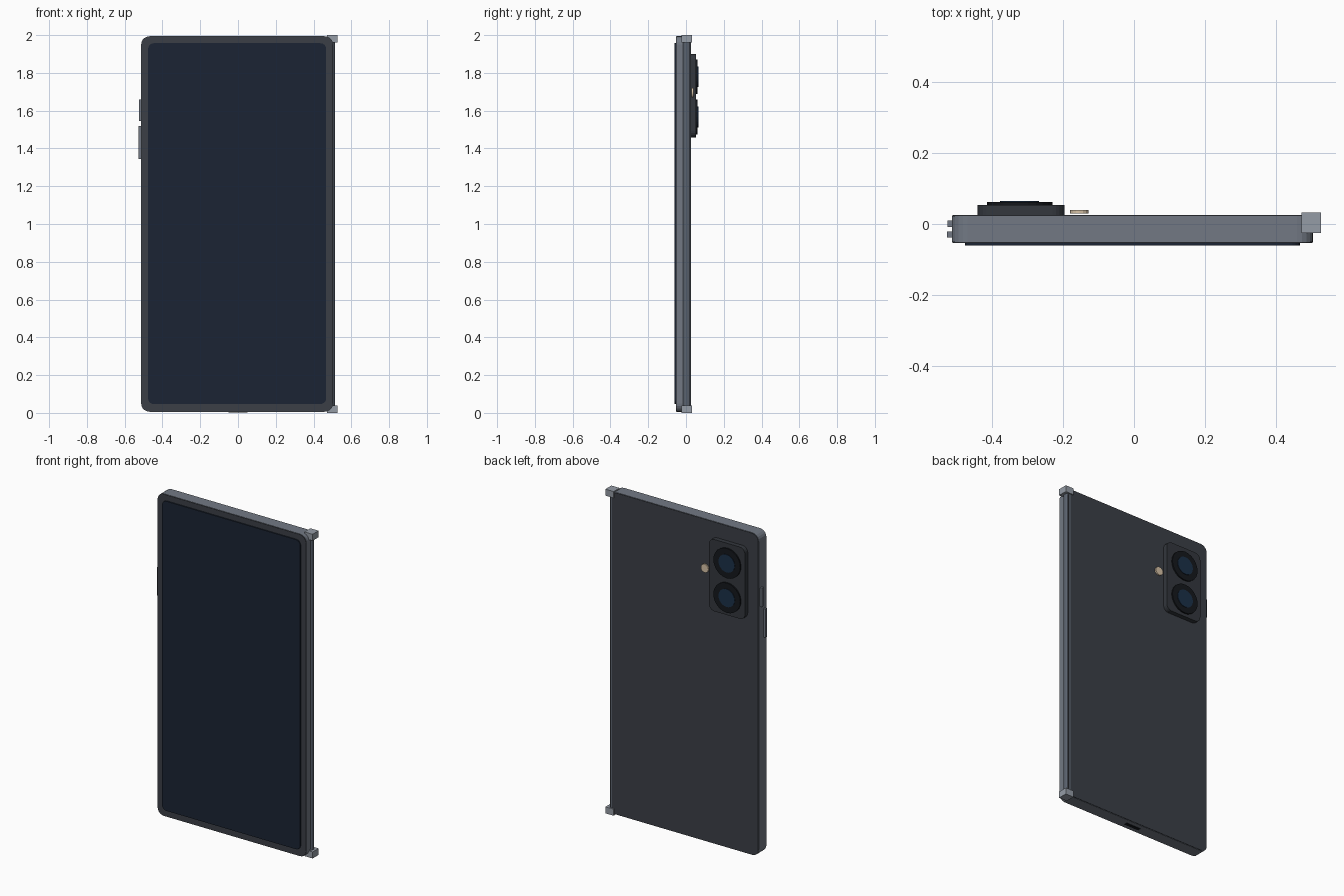
import bpy, bmesh, math
from mathutils import Matrix

if "Cube" in bpy.data.objects:
    bpy.data.objects.remove(bpy.data.objects["Cube"])


def material(name, hex_code):
    rgb = [int(hex_code[i:i + 2], 16) / 255 for i in (0, 2, 4)]
    mat = bpy.data.materials.new(name)
    mat.diffuse_color = [((c + 0.055) / 1.055) ** 2.4 for c in rgb] + [1]
    mat.use_nodes = True
    mat.node_tree.nodes["Principled BSDF"].inputs["Base Color"].default_value = mat.diffuse_color
    return mat


METAL = material("metal", "727984")
HINGE = material("hinge_metal", "5a626e")
CAP = material("cap_metal", "959ca6")
PANEL = material("panel", "3b3f46")
BUMP = material("bump", "33373d")
SCREEN = material("screen", "1b2433")
BLACK = material("black", "14171c")
GLASS = material("lens_glass", "1b3048")
FLASH = material("flash", "d8c4a8")


def finish(name, bm, mat):
    bmesh.ops.recalc_face_normals(bm, faces=bm.faces)
    mesh = bpy.data.meshes.new(name)
    bm.to_mesh(mesh)
    bm.free()
    mesh.materials.append(mat)
    obj = bpy.data.objects.new(name, mesh)
    bpy.context.collection.objects.link(obj)
    return obj


def slab(name, x0, x1, y0, y1, z0, z1, r, mat, n=5):
    """Rounded rectangle in XZ, extruded along y."""
    bm = bmesh.new()
    verts = []
    corners = [(x1 - r, z1 - r), (x0 + r, z1 - r), (x0 + r, z0 + r), (x1 - r, z0 + r)]
    for k, (cx, cz) in enumerate(corners):
        for i in range(n + 1):
            a = math.pi / 2 * (k + i / n)
            verts.append(bm.verts.new((cx + r * math.cos(a), y0, cz + r * math.sin(a))))
    face = bm.faces.new(verts)
    new = bmesh.ops.extrude_face_region(bm, geom=[face])["geom"]
    bmesh.ops.translate(bm, vec=(0, y1 - y0, 0),
                        verts=[v for v in new if isinstance(v, bmesh.types.BMVert)])
    return finish(name, bm, mat)


def box(name, x0, x1, y0, y1, z0, z1, mat):
    bm = bmesh.new()
    m = Matrix.Translation(((x0 + x1) / 2, (y0 + y1) / 2, (z0 + z1) / 2))
    m = m @ Matrix.Diagonal((x1 - x0, y1 - y0, z1 - z0, 1))
    bmesh.ops.create_cube(bm, size=1, matrix=m)
    return finish(name, bm, mat)


def disc(name, x, z, r, y0, y1, mat, seg=24):
    bm = bmesh.new()
    m = Matrix.Translation((x, (y0 + y1) / 2, z)) @ Matrix.Rotation(math.pi / 2, 4, 'X')
    bmesh.ops.create_cone(bm, cap_ends=True, segments=seg, radius1=r, radius2=r,
                          depth=y1 - y0, matrix=m)
    return finish(name, bm, mat)


# Body: metal frame with dark front and back panels, raised screen
slab("frame", -0.513, 0.504, -0.051, 0.023, 0.006, 1.994, 0.045, METAL)
slab("front_bezel", -0.511, 0.502, -0.054, -0.051, 0.008, 1.992, 0.043, PANEL)
slab("back_panel", -0.511, 0.502, 0.023, 0.026, 0.008, 1.992, 0.043, PANEL)
slab("screen", -0.476, 0.467, -0.061, -0.054, 0.047, 1.957, 0.03, SCREEN)

# Hinge along the right edge: barrel and end caps
bm = bmesh.new()
bmesh.ops.create_cone(bm, cap_ends=True, segments=12, radius1=0.024, radius2=0.024,
                      depth=1.98, matrix=Matrix.Translation((0.489, 0.003, 1.0)))
finish("hinge_barrel", bm, HINGE)
for label, z in (("bottom", 0.0), ("top", 1.96)):
    box(f"hinge_cap_{label}", 0.471, 0.527, -0.025, 0.033, z, z + 0.04, CAP)

# Camera bump with two lenses and a flash
slab("camera_bump", -0.44, -0.195, 0.02, 0.054, 1.457, 1.90, 0.035, BUMP)
for label, z in (("upper", 1.78), ("lower", 1.567)):
    disc(f"lens_ring_{label}", -0.322, z, 0.092, 0.05, 0.062, BLACK)
    disc(f"lens_glass_{label}", -0.322, z, 0.055, 0.055, 0.065, GLASS)
disc("flash", -0.154, 1.695, 0.026, 0.030, 0.039, FLASH, 16)

# Side buttons and bottom port
box("power_button", -0.525, -0.505, -0.008, 0.010, 1.545, 1.66, METAL)
box("volume_button", -0.527, -0.505, -0.038, -0.021, 1.345, 1.52, METAL)
box("charging_port", -0.05, 0.05, -0.024, -0.004, 0.003, 0.02, BLACK)
